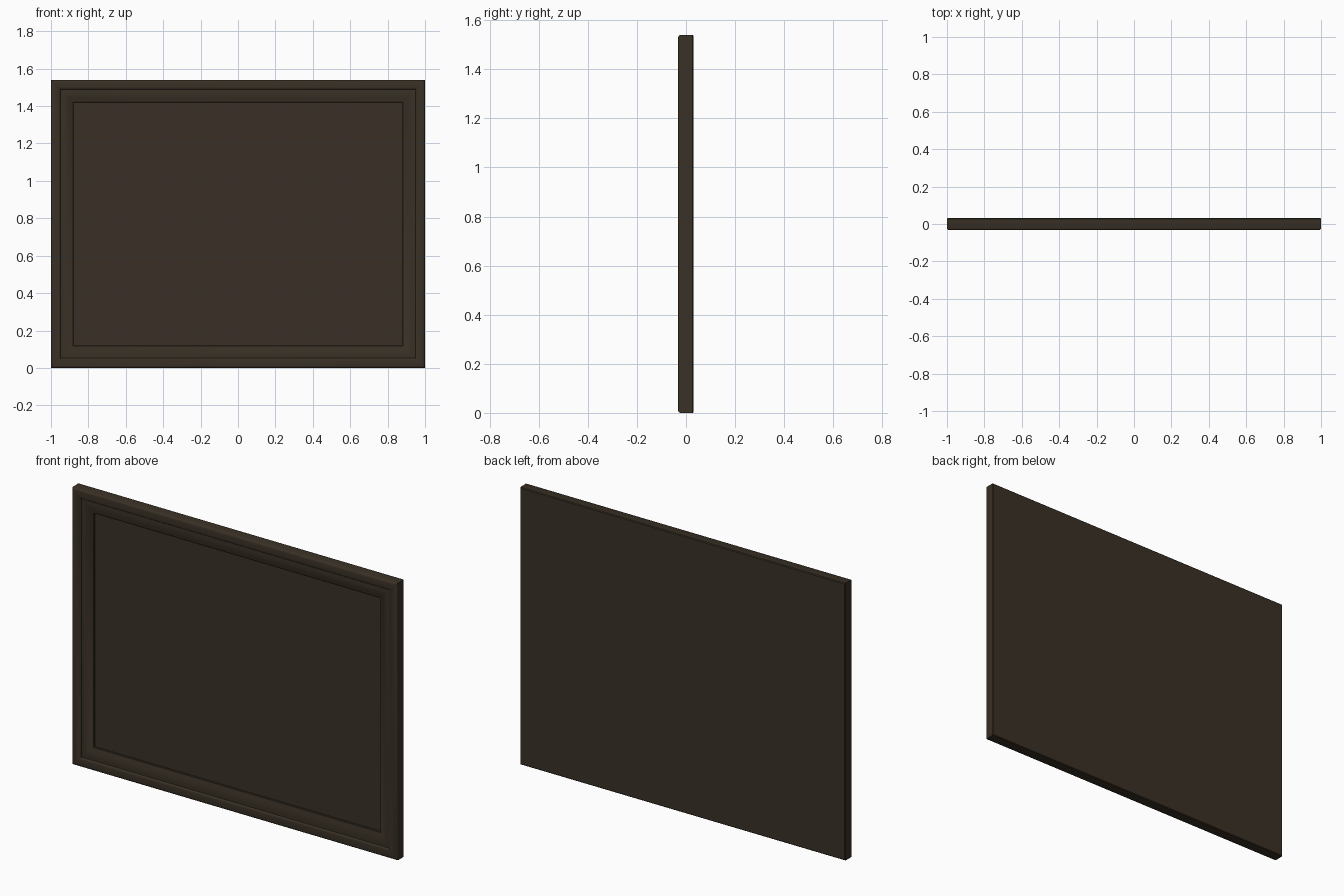
import bpy, bmesh

if "Cube" in bpy.data.objects:
    bpy.data.objects.remove(bpy.data.objects["Cube"])

W, H = 1.0, 1.54   # half width, full height

wood = bpy.data.materials.new("dark_brown_wood")
wood.diffuse_color = (0.041, 0.030, 0.019, 1)
wood.use_nodes = True
wood.node_tree.nodes["Principled BSDF"].inputs["Base Color"].default_value = wood.diffuse_color


def rect(bm, inset, y):
    x = W - inset
    return [bm.verts.new(p) for p in ((-x, y, inset), (x, y, inset),
                                      (x, y, H - inset), (-x, y, H - inset))]


def sweep(name, profile, cap_first, cap_last):
    """Run an (inset, y) profile around the rectangle with mitred corners."""
    bm = bmesh.new()
    loops = [rect(bm, i, y) for i, y in profile]
    for a, b in zip(loops, loops[1:]):
        for k in range(4):
            n = (k + 1) % 4
            bm.faces.new((a[k], a[n], b[n], b[k]))
    if cap_first:
        bm.faces.new(loops[0][::-1])
    if cap_last:
        bm.faces.new(loops[-1])
    bmesh.ops.recalc_face_normals(bm, faces=bm.faces)
    me = bpy.data.meshes.new(name)
    bm.to_mesh(me)
    bm.free()
    me.materials.append(wood)
    ob = bpy.data.objects.new(name, me)
    bpy.context.collection.objects.link(ob)
    bpy.context.view_layer.objects.active = ob
    ob.select_set(True)
    bpy.ops.object.shade_smooth_by_angle(angle=0.6)
    ob.select_set(False)
    return ob


# moulded frame: flat back, rounded outer bead, groove, sloping cove, inner lip
sweep("frame", [
    (0.004, 0.031), (0.0, 0.027), (0.0, -0.024), (0.003, -0.029), (0.009, -0.032),
    (0.016, -0.033), (0.036, -0.033), (0.044, -0.031), (0.049, -0.027),
    (0.052, -0.022), (0.058, -0.022), (0.066, -0.023), (0.078, -0.022),
    (0.090, -0.019), (0.102, -0.014), (0.110, -0.010), (0.118, -0.009),
    (0.120, -0.007), (0.120, 0.004)], True, False)

# recessed centre panel
sweep("centre_panel", [(0.115, 0.006), (0.115, 0.0)], True, True)
